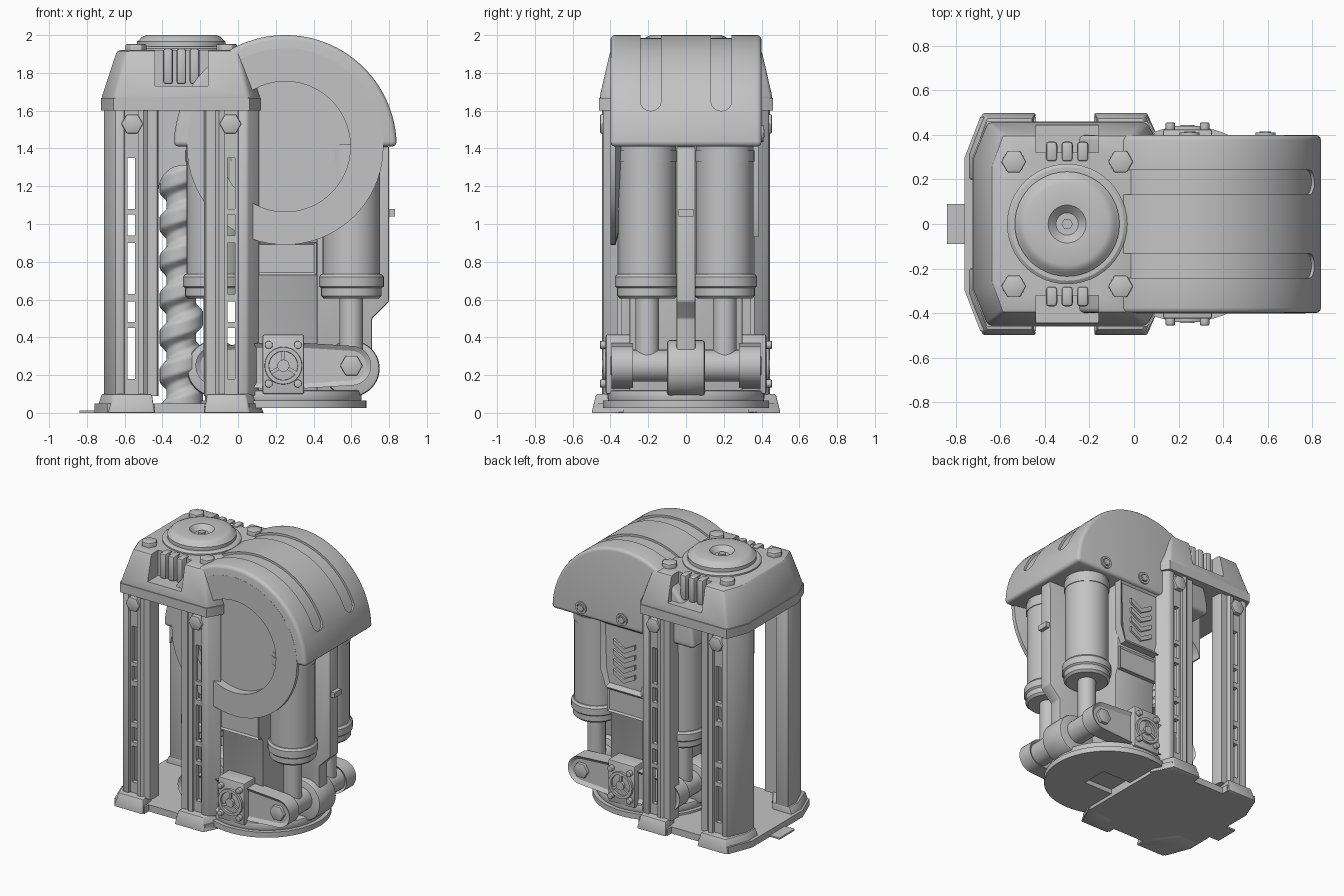
import bpy, bmesh, math
from mathutils import Vector

if "Cube" in bpy.data.objects:
    bpy.data.objects.remove(bpy.data.objects["Cube"])

grey = bpy.data.materials.new("machine_grey")
grey.diffuse_color = (0.55, 0.55, 0.55, 1)
grey.use_nodes = True
grey.node_tree.nodes["Principled BSDF"].inputs["Base Color"].default_value = grey.diffuse_color
SIDES = (1, -1)


def finish(name, bm, bevel=0, seg=2):
    bmesh.ops.recalc_face_normals(bm, faces=bm.faces)
    me = bpy.data.meshes.new(name)
    bm.to_mesh(me)
    bm.free()
    me.materials.append(grey)
    ob = bpy.data.objects.new(name, me)
    bpy.context.collection.objects.link(ob)
    bpy.ops.object.select_all(action='DESELECT')
    bpy.context.view_layer.objects.active = ob
    ob.select_set(True)
    if bevel:
        m = ob.modifiers.new("bevel", 'BEVEL')
        m.width, m.segments, m.limit_method, m.angle_limit = bevel, seg, 'ANGLE', math.radians(35)
        bpy.ops.object.modifier_apply(modifier=m.name)
    bpy.ops.object.shade_smooth_by_angle(angle=math.radians(32))
    return ob


def place(axis, u, v, h):
    return {'z': (u, v, h), 'y': (u, h, v), 'x': (h, u, v)}[axis]


def prism(name, pts, axis, a, b, bevel=0, top=None, inset=None, seg=2):
    """Extrude an outline along an axis; top = other outline at the far end."""
    bm = bmesh.new()
    lo = [bm.verts.new(place(axis, u, v, a)) for u, v in pts]
    hi = [bm.verts.new(place(axis, u, v, b)) for u, v in (top or pts)]
    n = len(pts)
    caps = [bm.faces.new(lo), bm.faces.new(hi)]
    for i in range(n):
        j = (i + 1) % n
        bm.faces.new((lo[i], lo[j], hi[j], hi[i]))
    if inset:
        bmesh.ops.recalc_face_normals(bm, faces=bm.faces)
        for f in caps:
            bmesh.ops.inset_region(bm, faces=[f], thickness=inset[0], depth=0)
            bmesh.ops.translate(bm, verts=f.verts, vec=f.normal * -inset[1])
    return finish(name, bm, bevel, seg)


def rect(u0, u1, v0, v1):
    return [(u0, v0), (u1, v0), (u1, v1), (u0, v1)]


def box(name, x0, x1, y0, y1, z0, z1, bevel=0):
    return prism(name, rect(x0, x1, y0, y1), 'z', z0, z1, bevel)


def arc(cu, cv, r, a0, a1, n):
    return [(cu + r * math.cos(math.radians(a0 + (a1 - a0) * i / n)),
             cv + r * math.sin(math.radians(a0 + (a1 - a0) * i / n))) for i in range(n + 1)]


def cyl(name, cu, cv, r, axis, a, b, n=40, bevel=0):
    return prism(name, arc(cu, cv, r, 0, 360, n)[:-1], axis, a, b, bevel)


def lathe(name, cu, cv, prof, axis, n=48):
    """Spin a closed (radius, height) profile."""
    bm = bmesh.new()
    rows = [[bm.verts.new(place(axis, cu + r * math.cos(2 * math.pi * i / n),
                                cv + r * math.sin(2 * math.pi * i / n), h)) for i in range(n)]
            for r, h in prof]
    for k in range(len(rows)):
        p, q = rows[k], rows[(k + 1) % len(rows)]
        for i in range(n):
            j = (i + 1) % n
            bm.faces.new((p[i], p[j], q[j], q[i]))
    return finish(name, bm)


def cut(ob, *cutters):
    bpy.ops.object.select_all(action='DESELECT')
    bpy.context.view_layer.objects.active = ob
    ob.select_set(True)
    for c in cutters:
        m = ob.modifiers.new("cut", 'BOOLEAN')
        m.operation, m.object, m.solver = 'DIFFERENCE', c, 'EXACT'
        bpy.ops.object.modifier_apply(modifier=m.name)
        bpy.data.objects.remove(c)
    bpy.ops.object.shade_smooth_by_angle(angle=math.radians(32))


def both(pts):
    """Mirror an upper half outline to -v."""
    return pts + [(u, -v) for u, v in reversed(pts)]


# --- base plate, feet and tongue
prism("base_plate", both([(-.76, .3), (-.69, .48), (-.44, .48), (-.44, .43), (-.18, .43),
                          (-.18, .48), (.06, .48), (.12, .36)]), 'z', 0, .05)
box("base_tongue", -.84, -.7, -.09, .09, 0, .012)
for s in SIDES:
    foot = [(-.755, .2), (-.755, .32), (-.68, .5), (-.44, .5), (-.46, .36), (-.58, .2)]
    foot_top = [(-.72, .2), (-.72, .31), (-.66, .475), (-.455, .475), (-.47, .36), (-.58, .2)]
    for left in (True, False):
        fx = lambda p: [(u if left else -.6 - u - .02, v * s if left else max(v, .33) * s) for u, v in p]
        prism("base_foot", fx(foot), 'z', 0, .1, .008, top=fx(foot_top))

# --- slotted pillars, mirrored about the screw axis
solid = [(.1, .18), (.45, .48), (.59, .63), (.9, .94), (1.05, 1.08), (1.35, 1.62)]
for s in SIDES:
    for left in (True, False):
        X = lambda x: x if left else -.6 - x
        inner = .2 if left else .36
        Y0, Y1 = sorted((.385 * s, .42 * s))
        corner = [(-.71, inner), (-.71, max(.3, inner)), (-.65, .44), (-.6, .44), (-.6, inner)]
        prism("pillar_corner", [(X(u), v * s) for u, v in corner], 'z', .09, 1.62, .012)
        rail = [(-.53, .44), (-.5, .445), (-.48, .43), (-.43, .43), (-.42, .4), (-.42, .34), (-.53, .34)]
        prism("pillar_rail", [(X(u), v * s) for u, v in rail], 'z', .09, 1.62)
        for x0, x1 in ((-.605, -.585), (-.545, -.525)):
            a, b = sorted((X(x0), X(x1)))
            box("pillar_slot_edge", a, b, Y0, Y1, .09, 1.62)
        a, b = sorted((X(-.59), X(-.54)))
        for z0, z1 in solid:
            box("pillar_slot_bridge", a, b, Y0, Y1, z0, z1)
        cyl("pillar_bolt", X(-.56), 1.53, .058, 'y', .40 * s, .455 * s, 6, .006)

# --- top cap with side notches
low = both([(-.725, .3), (-.66, .46), (.06, .46), (.12, .36)])
high = both([(-.64, .26), (-.59, .4), (0, .4), (.03, .3)])
cap = prism("top_cap", low, 'z', 1.66, 1.92, .018, top=high)
cut(cap, *[box("notch_cutter", -.44, -.16, min(.32 * s, .6 * s), max(.32 * s, .6 * s), 1.73, 2) for s in SIDES])
prism("top_cap_skirt", low, 'z', 1.6, 1.668)
for s in SIDES:
    for x in (-.37, -.3, -.23):
        a, b = sorted((.28 * s, .37 * s))
        box("notch_clip", x - .026, x + .026, a, b, 1.74, 1.93, .015)
    for x in (-.54, -.06):
        cyl("cap_bolt", x, .28 * s, .056, 'z', 1.9, 1.952, 6, .006)

# --- round lid over the screw
lathe("screw_lid", -.3, 0, [(.001, 1.9), (.27, 1.9), (.27, 1.93), (.255, 1.94), (.235, 1.94), (.235, 1.965),
      (.222, 1.975), (.21, 1.99), (.185, 2), (.085, 1.995), (.05, 1.96), (.001, 1.96)], 'z')
cyl("lid_bolt", -.3, 0, .026, 'z', 1.95, 1.975, 6)

# --- lead screw with a helical thread
bm = bmesh.new()
N, H, PITCH = 32, 160, .2
rows = []
for k in range(H + 1):
    z = .05 + 1.5 * k / H
    row = []
    for i in range(N):
        t = (z / PITCH - i / N) % 1
        r = .078 + .037 * max(0, min(1, 2.0 - abs(t - .5) * 5.5))
        a = 2 * math.pi * i / N
        row.append(bm.verts.new((-.3 + r * math.cos(a), r * math.sin(a), z)))
    rows.append(row)
for p, q in zip(rows, rows[1:]):
    for i in range(N):
        bm.faces.new((p[i], p[(i + 1) % N], q[(i + 1) % N], q[i]))
finish("lead_screw", bm)
prism("screw_arch", [(-.43, 1.62), (-.43, 1.18)] + arc(-.29, 1.18, .13, 180, 0, 16) + [(-.13, 1.18), (-.13, 1.62)],
      'y', -.2, .2)

# --- rounded hood with two grooves, front recess and thin ring
CX, CZ = .25, 1.41
hood = prism("hood", arc(CX, CZ, .59, 0, 180, 72), 'y', -.4, .4, .035, seg=3)
cutters = [cyl("recess_cutter", CX, CZ, .345, 'y', -.6, -.335, 64)]
for s in SIDES:
    y = .187 * s
    cutters.append(prism("groove_cutter", arc(CX, CZ, .7, 24, 150, 60) + arc(CX, CZ, .574, 150, 24, 60),
                         'y', y - .055, y + .055))
    end = cyl("groove_end_cutter", 0, 0, .055, 'z', .574, .75, 24)
    end.rotation_euler = (0, math.radians(66), 0)
    end.location = (CX, y, CZ)
    cutters.append(end)
bpy.context.view_layer.update()
cut(hood, *cutters)
lathe("front_ring", CX, CZ, [(.345, -.401), (.52, -.401), (.52, -.372), (.345, -.33)], 'y', 72)
cyl("ring_back_disc", CX, CZ, .36, 'y', -.335, -.315, 64)
for x in (.59, .25, -.11):
    lathe("hood_bolt_collar", x, 1.48, [(.03, .39), (.045, .39), (.045, .41), (.03, .41)], 'y', 24)
    cyl("hood_bolt", x, 1.48, .026, 'y', .39, .415, 6)

# --- central body, spine and chevron panel
prism("central_body", [(.33, 1.42), (.33, .75), (.3, .7), (.3, .1), (-.3, .1), (-.3, .7), (-.33, .75), (-.33, 1.42)],
      'x', .08, .42, .01)
prism("spine", [(0, .1), (.6, .1), (.71, .25), (.71, .5), (.8, .59), (.8, 1.41), (0, 1.41)], 'y', -.05, .05, .008)
box("spine_tab", .79, .83, -.04, .04, 1.04, 1.08)
prism("chevron_panel", [(.06, 1.42), (.06, 1.05), (.1, .93), (.4, .93), (.44, 1.05), (.44, 1.42)], 'y', .32, .385,
      inset=(.035, .022))
for k in range(4):
    z = 1.3 - .075 * k
    prism("chevron", [(.16, z), (.25, z - .05), (.34, z), (.34, z - .035), (.25, z - .085), (.16, z - .035)],
          'y', .35, .38)
for s in SIDES:
    prism("lower_panel", rect(.085, .415, .73, .905), 'y', .31 * s, .345 * s, inset=(.018, .01))

# --- turntable disc
cutter = box("hole_cutter", .12, .36, -.1, .1, -.1, .06)
disc = cyl("turntable", .24, 0, .44, 'z', .025, .065, 72)
cut(disc, cutter)
cyl("turntable_step", .24, 0, .415, 'z', .062, .12, 72, .012)

# --- four pistons
for x in (.6, -.12):
    for s in SIDES:
        y = .205 * s
        cyl("piston_barrel", x, y, .152, 'z', .7, 1.42)
        lathe("piston_collar", x, y, [(.05, .61), (.145, .605), (.16, .62), (.16, .66), (.172, .67), (.172, .72),
              (.16, .735), (.05, .735)], 'z', 40)
        cyl("piston_rod", x, y, .063, 'z', .25, .63, 28)
        cyl("piston_top_band", x, y, .157, 'z', 1.33, 1.39)

# --- shafts and lugs the piston rods hang on
for x in (.6, -.12):
    cyl("cross_shaft", x, .25, .085, 'y', -.31, .31, 28)
    cyl("centre_lug", x, .235, .15, 'y', -.1, .1, 40, .015)

# --- links, hub boxes and their bolts on both sides
link = (arc(.6, .25, .105, -80, 80, 14) + [(.36, .37), (.12, .37)]
        + arc(-.12, .25, .105, 100, 260, 14) + [(.12, .13), (.36, .13)])
for s in SIDES:
    prism("link_arm", link, 'y', .28 * s, .395 * s, inset=(.026, .018))
    for x in (.6, -.12):
        cyl("link_bolt", x, .25, .06, 'y', .36 * s, .4 * s, 6, .006)
    a, b = sorted((.25 * s, .425 * s))
    box("hub_box", .13, .35, a, b, .1, .415, .01)
    lathe("hub_ring", .24, .25, [(.075, .42 * s), (.1, .42 * s), (.098, .44 * s), (.077, .44 * s)], 'y', 32)
    cyl("hub_centre", .24, .25, .032, 'y', .42 * s, .445 * s, 20)
    for ang in (90, 210, 330):
        d = Vector((math.cos(math.radians(ang)), math.sin(math.radians(ang))))
        n = Vector((-d.y, d.x)) * .009
        c = Vector((.24, .25))
        prism("hub_spoke", [tuple(p) for p in (c + n, c + d * .08 + n, c + d * .08 - n, c - n)],
              'y', .42 * s, .436 * s)
    for x in (.163, .317):
        for z in (.155, .36):
            cyl("hub_bolt", x, z, .021, 'y', .42 * s, .455 * s, 12, .004)
